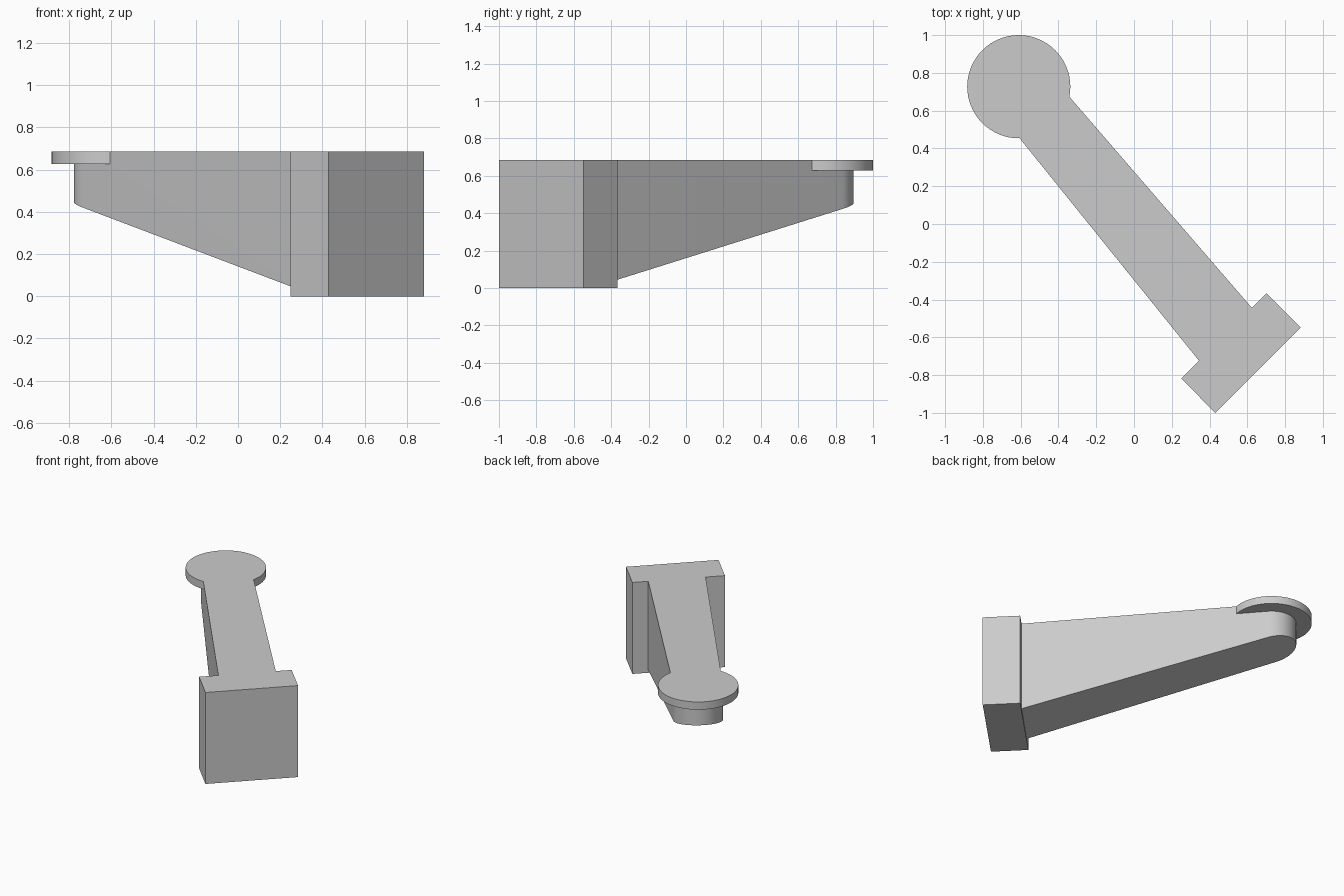
import bpy, bmesh, math
from mathutils import Vector

cube = bpy.data.objects.get("Cube")
if cube:
    bpy.data.objects.remove(cube, do_unlink=True)

grey = bpy.data.materials.new("light_grey")
grey.use_nodes = True
colour = (0.6, 0.6, 0.6, 1)
grey.diffuse_color = colour
grey.node_tree.nodes["Principled BSDF"].inputs["Base Color"].default_value = colour

TOP = 0.686
TIP = Vector((-0.61, 0.727))        # centre of the round end
ROOT = Vector((0.475, -0.595))      # middle of the mounting block's rear face
AXIS = (TIP - ROOT).normalized()


def prism(name, outline, floor):
    """Extrude a plan outline from floor(point) up to the flat top."""
    bm = bmesh.new()
    low = [bm.verts.new((p.x, p.y, floor(p))) for p in outline]
    high = [bm.verts.new((p.x, p.y, TOP)) for p in outline]
    bm.faces.new(low)
    bm.faces.new(high)
    n = len(outline)
    for i in range(n):
        j = (i + 1) % n
        bm.faces.new((low[i], low[j], high[j], high[i]))
    bmesh.ops.recalc_face_normals(bm, faces=bm.faces)
    mesh = bpy.data.meshes.new(name)
    bm.to_mesh(mesh)
    bm.free()
    mesh.materials.append(grey)
    obj = bpy.data.objects.new(name, mesh)
    bpy.context.collection.objects.link(obj)
    return obj


def arc(radius, start, end, steps):
    return [TIP + radius * Vector((math.cos(a), math.sin(a)))
            for a in (start + (end - start) * i / steps for i in range(steps + 1))]


# Mounting block, turned 45 degrees
block = prism("mounting_block",
              [Vector(p) for p in ((0.43, -1), (0.882, -0.548), (0.702, -0.367), (0.25, -0.818))],
              lambda p: 0)

# Tapered arm with a sloping underside and a rounded tip
heading = math.atan2(AXIS.y, AXIS.x)
flare = math.radians(1)
tip_arc = arc(0.168, heading - math.pi / 2 + flare, heading + math.pi / 2 - flare, 32)
arm_outline = [Vector((0.345, -0.725)), Vector((0.625, -0.445))] + tip_arc
arm = prism("tapered_arm", arm_outline,
            lambda p: max(0.008, 0.045 + 0.238 * (p.dot(AXIS) + 0.635)))

# Thin round plate on the tip
plate = prism("round_plate", arc(0.273, 0, math.tau, 64)[:-1], lambda p: 0.628)

# Fuse the parts into one solid
for part in (block, plate):
    union = arm.modifiers.new("join_" + part.name, 'BOOLEAN')
    union.operation = 'UNION'
    union.solver = 'EXACT'
    union.object = part
bpy.context.view_layer.objects.active = arm
arm.select_set(True)
for name in [m.name for m in arm.modifiers]:
    bpy.ops.object.modifier_apply(modifier=name)
for part in (block, plate):
    bpy.data.objects.remove(part, do_unlink=True)
arm.name = "support_bracket"
bpy.ops.object.shade_smooth_by_angle(angle=math.radians(30))
